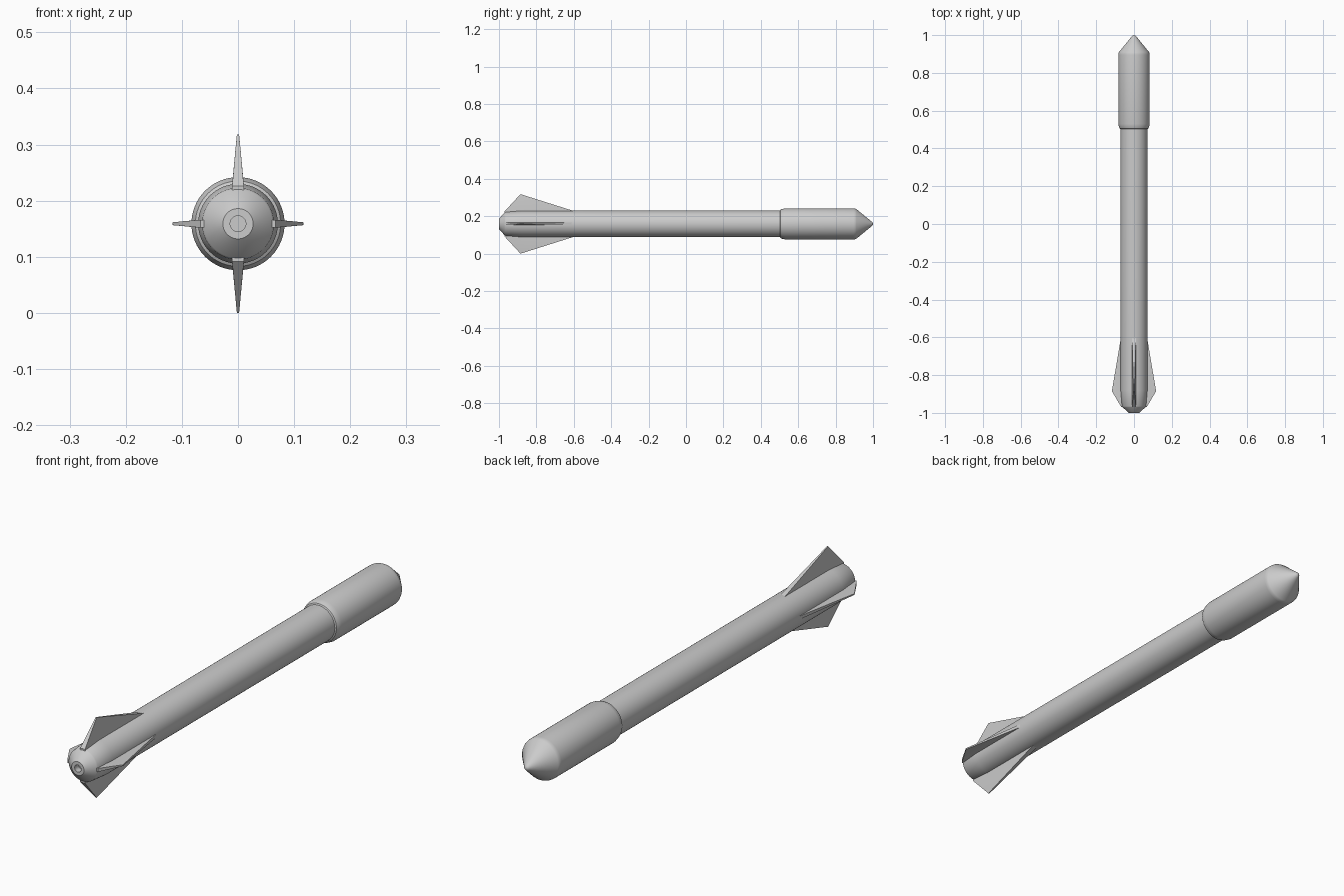
import bpy, bmesh, math
from mathutils import Matrix

if "Cube" in bpy.data.objects:
    bpy.data.objects.remove(bpy.data.objects["Cube"])

CZ = 0.159      # height of the long axis
SEG = 64


def finish(name, bm, angle):
    bmesh.ops.recalc_face_normals(bm, faces=bm.faces)
    me = bpy.data.meshes.new(name)
    bm.to_mesh(me)
    bm.free()
    ob = bpy.data.objects.new(name, me)
    bpy.context.collection.objects.link(ob)
    bpy.ops.object.select_all(action='DESELECT')
    ob.select_set(True)
    bpy.context.view_layer.objects.active = ob
    bpy.ops.object.shade_smooth_by_angle(angle=math.radians(angle))
    return ob


def lathe(name, profile):
    """Spin (radius, y) points around the long axis."""
    bm = bmesh.new()
    vs = [bm.verts.new((r, y, CZ)) for r, y in profile]
    es = [bm.edges.new(p) for p in zip(vs, vs[1:])]
    bmesh.ops.spin(bm, geom=vs + es, cent=(0, 0, CZ), axis=(0, 1, 0),
                   angle=2 * math.pi, steps=SEG, use_merge=True)
    bmesh.ops.remove_doubles(bm, verts=bm.verts, dist=1e-5)
    return finish(name, bm, 32)


def fin(name, angle, tip, root_half, tip_half):
    """Tapered fin; outline points are (y, radius, half thickness)."""
    outline = [(-0.60, 0.05, root_half), (-0.60, 0.069, root_half),
               (-0.885, tip, tip_half), (-0.97, 0.067, root_half),
               (-0.97, 0.05, root_half)]
    bm = bmesh.new()
    a = [bm.verts.new((-t, y, r)) for y, r, t in outline]
    b = [bm.verts.new((t, y, r)) for y, r, t in outline]
    n = len(outline)
    for side in (a, b):
        bm.faces.new((side[0], side[1], side[3], side[4]))
        bm.faces.new((side[1], side[2], side[3]))
    for i in range(n):
        j = (i + 1) % n
        bm.faces.new((a[i], a[j], b[j], b[i]))
    bmesh.ops.transform(bm, verts=bm.verts, matrix=Matrix.Translation((0, 0, CZ))
                        @ Matrix.Rotation(angle, 4, 'Y'))
    return finish(name, bm, 20)


# Tube, tapered tail and nozzle recess
lathe("body_tube", [(0, -0.975), (0.014, -0.975), (0.014, -1.0), (0.027, -1.0),
                    (0.061, -0.97), (0.064, -0.965), (0.071, -0.88),
                    (0.071, 0.52), (0, 0.52)])

# Wider head with rounded shoulders and conical nose
lathe("head", [(0, 0.505), (0.071, 0.503), (0.076, 0.506), (0.080, 0.516),
               (0.083, 0.530), (0.083, 0.895), (0.082, 0.904), (0.079, 0.911),
               (0.012, 0.993), (0.007, 0.998), (0, 1.0)])

# Tall vertical fins and short side fins
for i in range(4):
    if i % 2 == 0:
        fin("vertical_fin", i * math.pi / 2, 0.159, 0.0105, 0.002)
    else:
        fin("side_fin", i * math.pi / 2, 0.117, 0.007, 0.0025)
